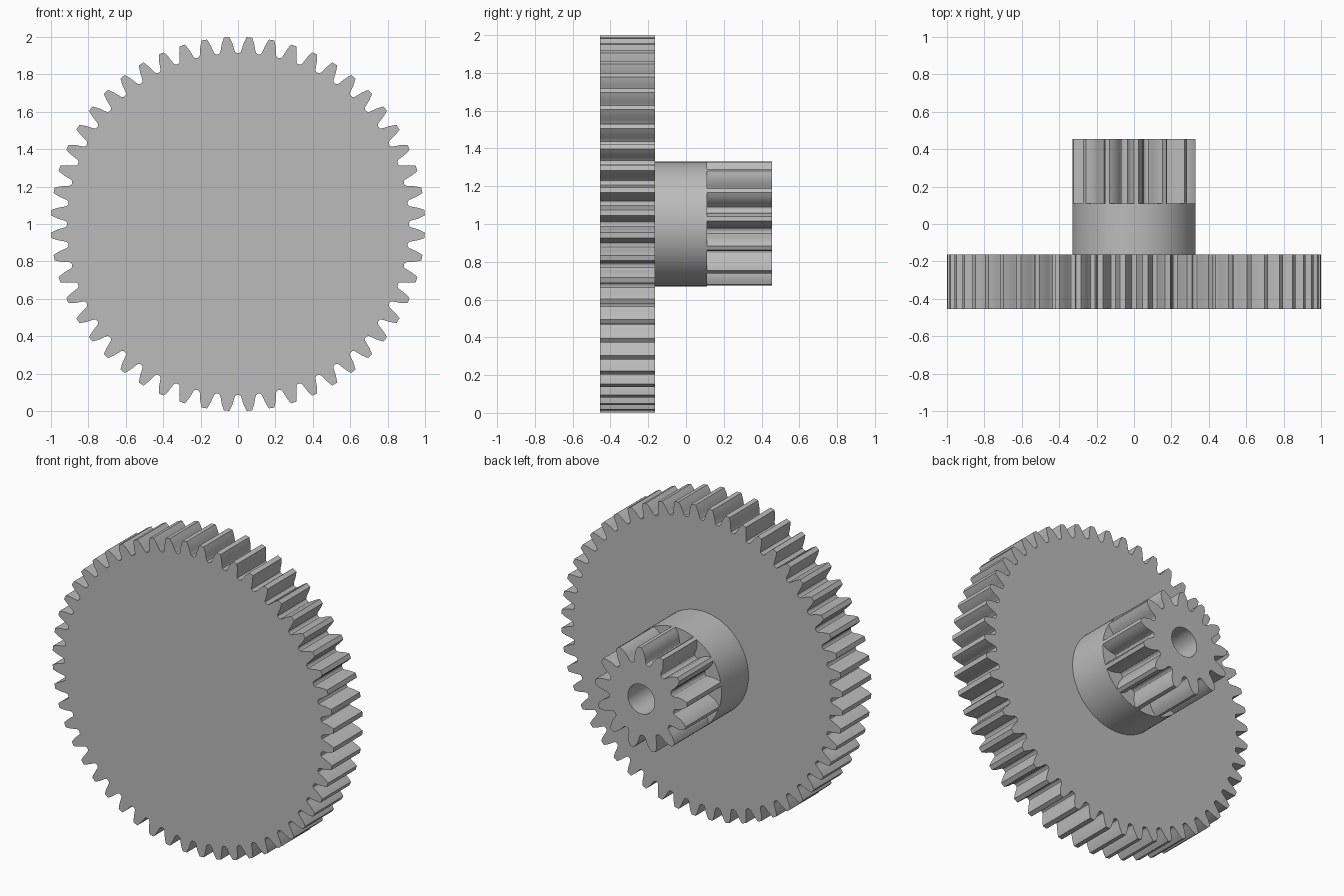
import bpy, bmesh
from math import sin, cos, pi, radians

cube = bpy.data.objects.get("Cube")
if cube:
    bpy.data.objects.remove(cube, do_unlink=True)

grey = bpy.data.materials.new("plain grey")
grey.diffuse_color = (0.5, 0.5, 0.5, 1)
grey.use_nodes = True
grey.node_tree.nodes["Principled BSDF"].inputs["Base Color"].default_value = (0.5, 0.5, 0.5, 1)

CENTRE_Z = 1.0
BORE = 0.095
FRONT, GEAR_BACK, HUB_BACK, BACK = -0.455, -0.163, 0.11, 0.455


def gear_outline(teeth, half_tooth, offset):
    """(radius, angle) pairs; half_tooth gives (radius, share of one pitch from tooth centre)."""
    profile = [(r, -s) for r, s in reversed(half_tooth)] + half_tooth
    pitch = 2 * pi / teeth
    return [(r, offset + (i + s) * pitch) for i in range(teeth) for r, s in profile]


def circle(radius, count):
    return [(radius, 2 * pi * i / count) for i in range(count)]


def skin(name, rings, closed_ends):
    """Join rings of (outline, y) with quads, capping both ends or joining last to first."""
    bm = bmesh.new()
    loops = [[bm.verts.new((r * sin(a), y, CENTRE_Z + r * cos(a))) for r, a in outline]
             for outline, y in rings]
    pairs = list(zip(loops, loops[1:]))
    if closed_ends:
        bm.faces.new(loops[0])
        bm.faces.new(loops[-1])
    else:
        pairs.append((loops[-1], loops[0]))
    for a, b in pairs:
        for i in range(len(a)):
            bm.faces.new((a[i - 1], a[i], b[i], b[i - 1]))
    bmesh.ops.recalc_face_normals(bm, faces=bm.faces)
    mesh = bpy.data.meshes.new(name)
    bm.to_mesh(mesh)
    bm.free()
    mesh.materials.append(grey)
    obj = bpy.data.objects.new(name, mesh)
    bpy.context.collection.objects.link(obj)
    bpy.ops.object.select_all(action='DESELECT')
    obj.select_set(True)
    bpy.context.view_layer.objects.active = obj
    bpy.ops.object.shade_smooth_by_angle(angle=radians(32))


def bored(name, outline, y0, y1):
    """A part with the shaft bore running through it."""
    bore = [(BORE, a) for r, a in outline]
    skin(name, [(bore, y0), (outline, y0), (outline, y1), (bore, y1)], False)


# Large spur gear with a closed front
wheel = gear_outline(52, [(1.0, 0.12), (0.983, 0.185), (0.963, 0.25), (0.94, 0.305),
                          (0.925, 0.345), (0.917, 0.39), (0.914, 0.45)], pi / 52)
skin("large_gear", [(wheel, FRONT), (wheel, GEAR_BACK)], True)

# Round hub between the gears
bored("hub", circle(0.33, 64), GEAR_BACK, HUB_BACK)

# Small pinion at the back
pinion = gear_outline(13, [(0.33, 0.075), (0.31, 0.17), (0.286, 0.25), (0.265, 0.295),
                           (0.248, 0.325), (0.236, 0.37), (0.231, 0.44)], radians(2))
bored("pinion", pinion, HUB_BACK, BACK)
